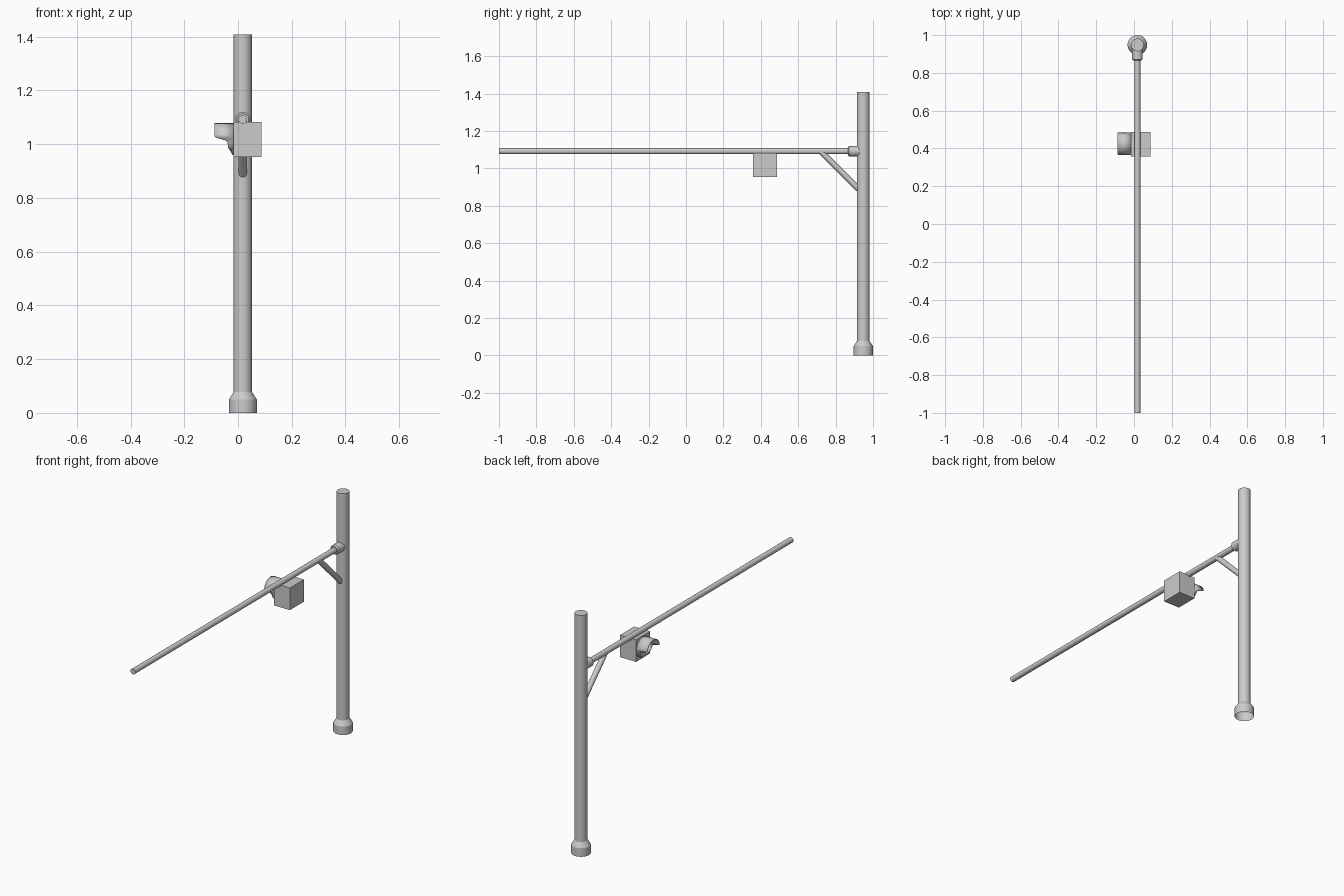
import bpy, bmesh, math
from mathutils import Vector

if "Cube" in bpy.data.objects:
    bpy.data.objects.remove(bpy.data.objects["Cube"])

CX, PY, ARM_Z = 0.018, 0.948, 1.092   # pole axis x and y, arm height


def finish(name, bm, smooth=True):
    bmesh.ops.recalc_face_normals(bm, faces=bm.faces)
    me = bpy.data.meshes.new(name)
    bm.to_mesh(me)
    bm.free()
    ob = bpy.data.objects.new(name, me)
    bpy.context.collection.objects.link(ob)
    if smooth:
        bpy.ops.object.select_all(action='DESELECT')
        bpy.context.view_layer.objects.active = ob
        ob.select_set(True)
        bpy.ops.object.shade_smooth_by_angle(angle=math.radians(30))
    return ob


def lathe(name, origin, direction, profile, n=32, cap_start=True, cap_end=True):
    """Revolve (radius, distance) pairs around an axis."""
    bm = bmesh.new()
    rot = Vector(direction).to_track_quat('Z', 'Y')
    rings = []
    for r, d in profile:
        rings.append([bm.verts.new(Vector(origin) + rot @ Vector(
            (r * math.cos(2 * math.pi * i / n), r * math.sin(2 * math.pi * i / n), d)))
            for i in range(n)])
    for a, b in zip(rings, rings[1:]):
        for i in range(n):
            j = (i + 1) % n
            bm.faces.new((a[i], a[j], b[j], b[i]))
    if cap_start:
        bm.faces.new(rings[0])
    if cap_end:
        bm.faces.new(rings[-1])
    return finish(name, bm)


def rod(name, a, b, r):
    a, b = Vector(a), Vector(b)
    return lathe(name, a, b - a, [(r, 0), (r, (b - a).length)], 24)


# Hollow pole with flared foot, open underneath
lathe("pole", (CX, PY, 0), (0, 0, 1),
      [(0.052, 0), (0.052, 0.05), (0.034, 0.078), (0.034, 1.408)], cap_start=False)

# Horizontal arm, its collar and the diagonal brace
rod("arm", (CX, -1, ARM_Z), (CX, 0.93, ARM_Z), 0.016)
lathe("arm_collar", (CX, 0.866, ARM_Z), (0, 1, 0),
      [(0.022, 0), (0.028, 0.006), (0.028, 0.07)])
rod("brace", (CX, 0.722, ARM_Z - 0.002), (CX, 0.935, 0.878), 0.0155)

# Signal housing
bm = bmesh.new()
bmesh.ops.create_cube(bm, size=1)
bmesh.ops.scale(bm, vec=(0.104, 0.13, 0.13), verts=bm.verts)
bmesh.ops.translate(bm, vec=(0.035, 0.422, 1.018), verts=bm.verts)
finish("signal_box", bm, smooth=False)

# Visor: tube cut away below, long over the top; (height, outer x) pairs
edge = [(0.955, -0.019), (0.968, -0.024), (0.985, -0.036), (1.010, -0.040),
        (1.014, -0.046), (1.026, -0.087), (1.1, -0.087)]


def reach(z):
    for (z0, x0), (z1, x1) in zip(edge, edge[1:]):
        if z <= z1:
            return x0 + (x1 - x0) * (z - z0) / (z1 - z0)
    return edge[-1][1]


bm = bmesh.new()
N, R = 72, 0.059
cols = []
for i in range(N):
    t = 2 * math.pi * i / N
    y, z = 0.425 + R * math.cos(t), 1.019 + R * math.sin(t)
    cols.append([bm.verts.new((x, y, z)) for x in (-0.015, reach(z))])
for i in range(N):
    a, b = cols[i], cols[(i + 1) % N]
    bm.faces.new((a[0], b[0], b[1], a[1]))
visor = finish("visor", bm)
mod = visor.modifiers.new("thickness", 'SOLIDIFY')
mod.thickness = 0.003
